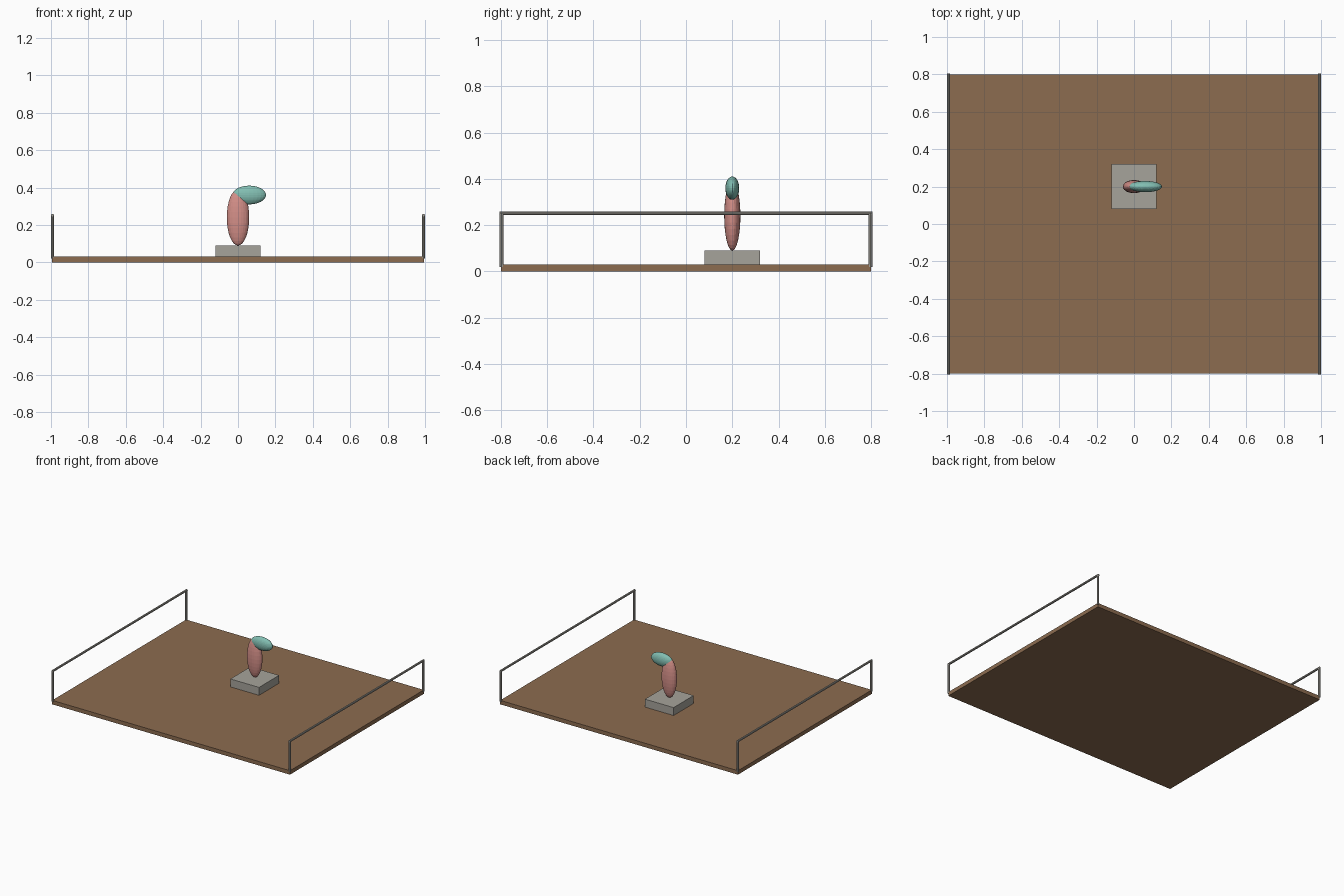
import bpy
from mathutils import Vector

if "Cube" in bpy.data.objects:
    bpy.data.objects.remove(bpy.data.objects["Cube"])


def material(name, rgb):
    def lin(c):
        c /= 255
        return c / 12.92 if c <= 0.04045 else ((c + 0.055) / 1.055) ** 2.4
    m = bpy.data.materials.new(name)
    m.diffuse_color = (*[lin(c) for c in rgb], 1)
    m.use_nodes = True
    m.node_tree.nodes["Principled BSDF"].inputs["Base Color"].default_value = m.diffuse_color
    return m


WOOD = material("brown_wood", (140, 108, 80))
STONE = material("grey_stone", (166, 163, 155))
METAL = material("grey_metal", (166, 163, 155))
PINK = material("pink", (212, 143, 136))
TEAL = material("teal", (130, 190, 178))


def finish(name, mat):
    o = bpy.context.object
    o.name = name
    o.data.materials.append(mat)
    return o


def box(name, lo, hi, mat):
    lo, hi = Vector(lo), Vector(hi)
    bpy.ops.mesh.primitive_cube_add(size=1, location=(lo + hi) / 2)
    bpy.context.object.scale = hi - lo
    return finish(name, mat)


def ellipsoid(name, centre, radii, mat):
    bpy.ops.mesh.primitive_uv_sphere_add(segments=24, ring_count=16, radius=1, location=centre)
    bpy.context.object.scale = radii
    return finish(name, mat)


def tube(name, a, b, r, mat):
    a, b = Vector(a), Vector(b)
    bpy.ops.mesh.primitive_cylinder_add(vertices=8, radius=r, depth=(b - a).length, location=(a + b) / 2)
    bpy.context.object.rotation_euler = (b - a).to_track_quat('Z', 'Y').to_euler()
    return finish(name, mat)


# Platform and pedestal
box("platform", (-0.995, -0.8, 0), (0.995, 0.8, 0.03), WOOD)
box("pedestal", (-0.12, 0.08, 0.03), (0.12, 0.32, 0.09), STONE)

# Two-part sculpture
ellipsoid("sculpture_body", (0, 0.2, 0.24), (0.06, 0.035, 0.15), PINK)
ellipsoid("sculpture_head", (0.06, 0.2, 0.36), (0.09, 0.03, 0.05), TEAL)

# Side railings: two posts and a rail on each side
for side, x in (("left", -0.992), ("right", 0.992)):
    for end, y in (("front", -0.797), ("back", 0.797)):
        tube(f"{side}_{end}_post", (x, y, 0.02), (x, y, 0.252), 0.008, METAL)
    tube(f"{side}_rail", (x, -0.805, 0.252), (x, 0.805, 0.252), 0.008, METAL)
